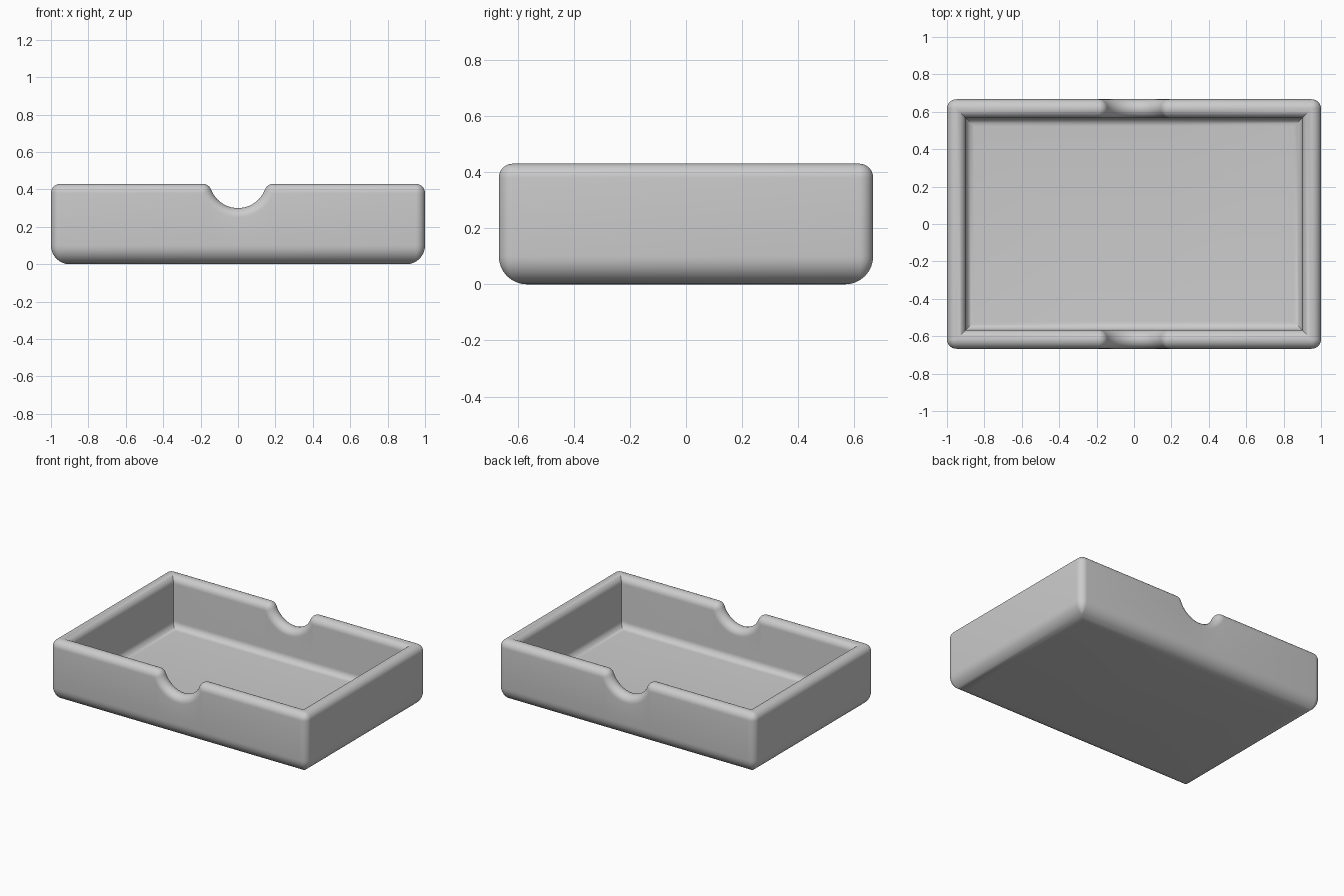
import bpy, bmesh
from math import sin, cos, pi, hypot, atan2

cube = bpy.data.objects.get("Cube")
if cube:
    bpy.data.objects.remove(cube)

HALF_X, HALF_Y, HEIGHT = 1.0, 0.667, 0.43
ROUND = 0.05            # rim and upright corner radius; the wall is twice as thick
WALL = 2 * ROUND
BOTTOM_ROUND = 0.1      # outer bottom edge
FLOOR, FLOOR_ROUND = 0.075, 0.045
NOTCH_HALF, NOTCH_DEPTH = 0.19, 0.13
STEPS = 8


def notch_samples():
    """Core line of the notched rim: (x, z, normal x, normal z), left to right."""
    top = HEIGHT - ROUND
    radius = (NOTCH_HALF ** 2 + NOTCH_DEPTH ** 2) / (2 * NOTCH_DEPTH)
    centre = top - NOTCH_DEPTH + radius
    swing = atan2(NOTCH_HALF, centre - top)
    left, right = [], []
    for i in range(STEPS + 1):              # rounded shoulders
        a = swing * i / STEPS
        left.append((-NOTCH_HALF, top, sin(a), cos(a)))
        right.insert(0, (NOTCH_HALF, top, -sin(a), cos(a)))
    bowl = []
    for i in range(1, 3 * STEPS):           # scooped bowl
        a = swing * (2 * i / (3 * STEPS) - 1)
        bowl.append((radius * sin(a), centre - radius * cos(a), -sin(a), cos(a)))
    return left + bowl + right


NOTCH = notch_samples()


def ring(inset, lift=0.0, z=None):
    """Closed loop of points; with no z it follows the notched rim line."""
    hx, hy = HALF_X - inset, HALF_Y - inset
    r = max(0.0, ROUND - inset)
    half = []
    for x, nz, dx, dz in NOTCH:
        if z is None:
            half.append((x + dx * lift, -hy, nz + dz * lift))
        else:
            half.append((x, -hy, z))
    level = HEIGHT - ROUND + lift if z is None else z
    for side, start in ((-1, -pi / 2), (1, 0.0)):
        for i in range(STEPS + 1):
            a = start + pi / 2 * i / STEPS
            half.append((hx - r + r * cos(a), side * (hy - r) + r * sin(a), level))
    return half + [(-x, -y, h) for x, y, h in half]


# Section of the wall, from underside, up the outside, over the rim, to the floor
angles = [pi / 2 * i / STEPS for i in range(STEPS + 1)]
rings = [ring(BOTTOM_ROUND * (1 - sin(a)), z=BOTTOM_ROUND * (1 - cos(a))) for a in angles]
for i in range(2 * STEPS + 1):
    a = pi * i / (2 * STEPS)
    rings.append(ring(ROUND * (1 - cos(a)), lift=ROUND * sin(a)))
rings += [ring(WALL + FLOOR_ROUND * (1 - cos(a)), z=FLOOR + FLOOR_ROUND * (1 - sin(a)))
          for a in angles]

# Skin the tray
bm = bmesh.new()
loops = [[bm.verts.new(p) for p in r] for r in rings]
count = len(loops[0])
for low, high in zip(loops, loops[1:]):
    for i in range(count):
        j = (i + 1) % count
        bm.faces.new((low[i], low[j], high[j], high[i]))
bm.faces.new(list(reversed(loops[0])))
bm.faces.new(loops[-1])
bmesh.ops.remove_doubles(bm, verts=bm.verts[:], dist=1e-5)
bmesh.ops.recalc_face_normals(bm, faces=bm.faces[:])
mesh = bpy.data.meshes.new("tray")
bm.to_mesh(mesh)
bm.free()

# Plain grey
grey = bpy.data.materials.new("light_grey")
grey.use_nodes = True
colour = (0.6, 0.6, 0.6, 1.0)
grey.diffuse_color = colour
grey.node_tree.nodes["Principled BSDF"].inputs["Base Color"].default_value = colour
mesh.materials.append(grey)

tray = bpy.data.objects.new("tray", mesh)
bpy.context.collection.objects.link(tray)
bpy.ops.object.select_all(action="DESELECT")
tray.select_set(True)
bpy.context.view_layer.objects.active = tray
bpy.ops.object.shade_smooth_by_angle(angle=pi / 6)
